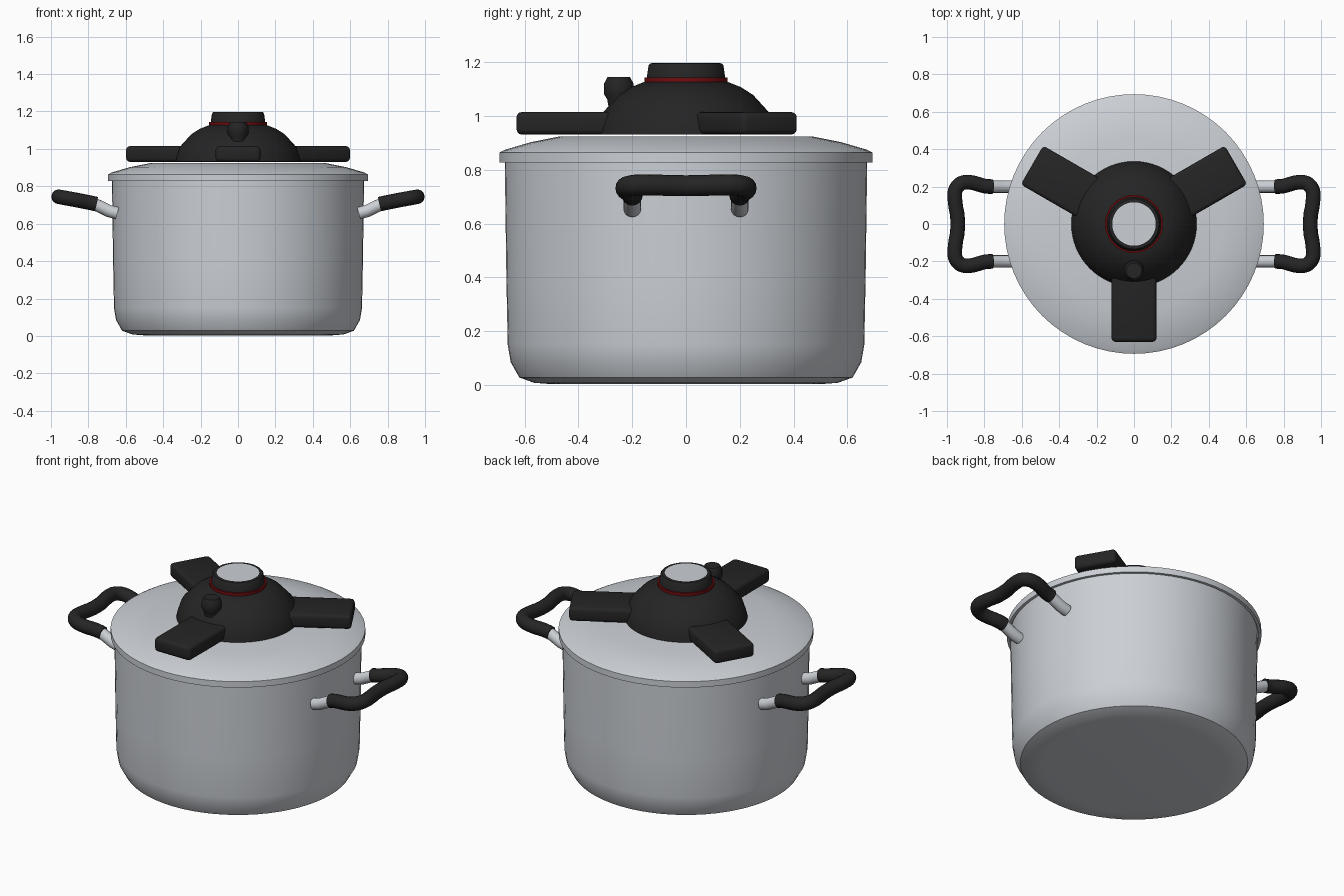
import bpy, bmesh, math
from mathutils import Vector

if "Cube" in bpy.data.objects:
    bpy.data.objects.remove(bpy.data.objects["Cube"])


def material(name, rgb):
    m = bpy.data.materials.new(name)
    m.diffuse_color = (*rgb, 1)
    m.use_nodes = True
    m.node_tree.nodes["Principled BSDF"].inputs["Base Color"].default_value = m.diffuse_color
    return m


STEEL = material("brushed_steel", (0.60, 0.63, 0.67))
BLACK = material("black_plastic", (0.018, 0.018, 0.018))
RED = material("dark_red", (0.16, 0.004, 0.005))


def finish(name, bm, mat, angle=40):
    bmesh.ops.recalc_face_normals(bm, faces=bm.faces)
    mesh = bpy.data.meshes.new(name)
    bm.to_mesh(mesh)
    bm.free()
    ob = bpy.data.objects.new(name, mesh)
    bpy.context.collection.objects.link(ob)
    mesh.materials.append(mat)
    bpy.ops.object.select_all(action='DESELECT')
    ob.select_set(True)
    bpy.context.view_layer.objects.active = ob
    bpy.ops.object.shade_smooth_by_angle(angle=math.radians(angle))
    return ob


def lathe(name, profile, mat, segments=64, centre=(0, 0), angle=40):
    """Revolve (radius, z) points about a vertical axis."""
    bm = bmesh.new()
    vs = [bm.verts.new((r, 0, z)) for r, z in profile]
    es = [bm.edges.new(p) for p in zip(vs, vs[1:])]
    bmesh.ops.spin(bm, geom=vs + es, cent=(0, 0, 0), axis=(0, 0, 1),
                   angle=2 * math.pi, steps=segments, use_merge=True)
    bmesh.ops.remove_doubles(bm, verts=bm.verts, dist=1e-5)
    bmesh.ops.translate(bm, verts=bm.verts, vec=(*centre, 0))
    return finish(name, bm, mat, angle)


def tube(name, points, radius, mat, sides=16):
    """Sweep a circle along a path, with slightly rounded ends."""
    pts = [Vector(p) for p in points]
    bm = bmesh.new()
    rings = []
    for i, p in enumerate(pts):
        t = (pts[min(i + 1, len(pts) - 1)] - pts[max(i - 1, 0)]).normalized()
        side = t.cross(Vector((0, 0, 1))).normalized()
        up = side.cross(t)
        rings.append([bm.verts.new(p + radius * (side * math.cos(a) + up * math.sin(a)))
                      for a in (2 * math.pi * k / sides for k in range(sides))])
    for a, b in zip(rings, rings[1:]):
        for k in range(sides):
            n = (k + 1) % sides
            bm.faces.new((a[k], a[n], b[n], b[k]))
    bm.faces.new(rings[0])
    bm.faces.new(rings[-1])
    return finish(name, bm, mat, 50)


def smooth_path(pts, steps=4):
    """Catmull-Rom interpolation through the points."""
    p = [Vector(q) for q in pts]
    p = [2 * p[0] - p[1]] + p + [2 * p[-1] - p[-2]]
    out = []
    for i in range(1, len(p) - 2):
        a, b, c, d = p[i - 1:i + 3]
        for s in range(steps):
            t = s / steps
            out.append(0.5 * (2 * b + (c - a) * t + (2 * a - 5 * b + 4 * c - d) * t * t
                              + (3 * b - a - 3 * c + d) * t ** 3))
    return out + [p[-2]]


# Pot body and lid
lathe("pot_body", [(0, 0.003), (0.50, 0.003), (0.565, 0.008), (0.62, 0.028), (0.652, 0.085),
                   (0.663, 0.15), (0.668, 0.40), (0.674, 0.84)], STEEL)
lathe("lid", [(0, 0.835), (0.674, 0.835), (0.678, 0.828), (0.694, 0.828), (0.694, 0.864),
              (0.675, 0.874), (0.58, 0.902), (0.47, 0.924), (0, 0.924)], STEEL)

# Lid mechanism: domed hub, red ring, knob and its steel cap
lathe("hub", [(0, 0.932), (0.335, 0.932), (0.33, 0.955), (0.312, 1.01), (0.25, 1.078),
              (0.205, 1.107), (0.155, 1.127), (0, 1.127)], BLACK)
lathe("red_ring", [(0, 1.124), (0.155, 1.124), (0.155, 1.144), (0, 1.144)], RED)
lathe("knob", [(0, 1.142), (0.146, 1.142), (0.139, 1.189), (0.133, 1.196), (0.116, 1.197),
               (0.116, 1.19), (0, 1.19)], BLACK)
lathe("knob_cap", [(0, 1.19), (0.116, 1.19), (0.116, 1.197), (0, 1.197)], STEEL)

# Pressure valve
lathe("valve", [(0, 1.04), (0.04, 1.04), (0.042, 1.06), (0.055, 1.082), (0.055, 1.12),
                (0.042, 1.145), (0, 1.145)], BLACK, 16, (0, -0.25))

# Three clamping arms
for i in range(3):
    bm = bmesh.new()
    bmesh.ops.create_cube(bm, size=1)
    bmesh.ops.scale(bm, verts=bm.verts, vec=(0.58, 0.24, 0.084))
    bmesh.ops.translate(bm, verts=bm.verts, vec=(0.34, 0, 0.973))
    bmesh.ops.bevel(bm, geom=bm.edges[:], offset=0.02, segments=3, profile=0.5,
                    affect='EDGES')
    arm = finish(f"clamp_arm_{i + 1}", bm, BLACK)
    arm.rotation_euler.z = math.radians(-90 + 120 * i)

# Side handles: black grip loop on two steel stubs
half = [(0.757, 0.20, 0.705), (0.80, 0.203, 0.714), (0.87, 0.222, 0.728), (0.925, 0.217, 0.738),
        (0.957, 0.175, 0.744), (0.954, 0.10, 0.743), (0.944, 0.04, 0.741)]
loop = smooth_path(half + [(x, -y, z) for x, y, z in reversed(half)])
for s, label in ((1, "right"), (-1, "left")):
    tube(f"{label}_grip", [(s * p.x, p.y, p.z) for p in loop], 0.039, BLACK)
    for y, end in ((0.2, "back"), (-0.2, "front")):
        stub = [(0.645, y, 0.656), (0.69, y, 0.668), (0.73, y, 0.688), (0.78, y, 0.710)]
        tube(f"{label}_{end}_stub", [(s * a, b, c) for a, b, c in stub], 0.033, STEEL)
